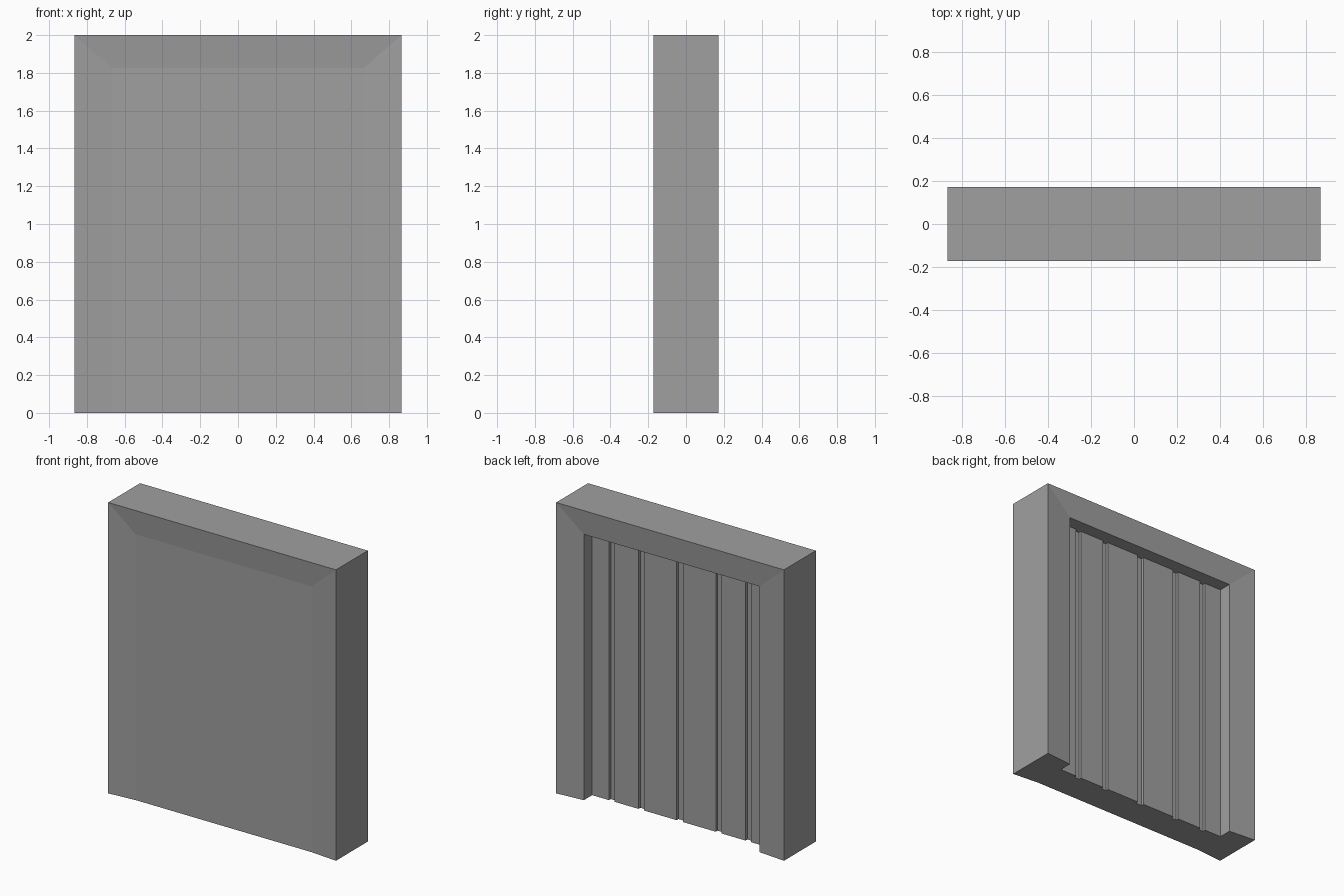
import bpy
import bmesh

cube = bpy.data.objects.get("Cube")
if cube:
    bpy.data.objects.remove(cube, do_unlink=True)

# One flat grey for the whole door
grey = bpy.data.materials.new("door_grey")
grey.use_nodes = True
colour = (0.35, 0.35, 0.35, 1)
grey.diffuse_color = colour
grey.node_tree.nodes["Principled BSDF"].inputs["Base Color"].default_value = colour

W, H, D = 0.866, 2.0, 0.173      # half width, height, half depth
IW, IH = 0.668, 1.827            # inner opening
LIP = D - 0.017                  # dished inner edge of the frame
FLOOR, PLANK = 0.046, 0.066      # groove floor and plank face


def finish(bm, name):
    bmesh.ops.recalc_face_normals(bm, faces=bm.faces)
    mesh = bpy.data.meshes.new(name)
    bm.to_mesh(mesh)
    bm.free()
    mesh.materials.append(grey)
    obj = bpy.data.objects.new(name, mesh)
    bpy.context.collection.objects.link(obj)
    return obj


# Frame: arch-shaped loops bridged from the front panel round to the back recess
bm = bmesh.new()
loops = []
for w, h, y in ((IW, IH, -LIP), (W, H, -D), (W, H, D), (IW, IH, LIP), (IW, IH, FLOOR)):
    loops.append([bm.verts.new(p) for p in ((-w, y, 0), (-w, y, h), (w, y, h), (w, y, 0))])
for a, b in zip(loops, loops[1:]):
    for i in range(3):
        bm.faces.new((a[i], a[i + 1], b[i + 1], b[i]))
bm.faces.new(loops[0])
bm.faces.new(loops[-1])
# Underside
bm.faces.new([l[0] for l in loops] + [l[3] for l in reversed(loops)])
finish(bm, "door_frame")

# Back planks, separated by narrow grooves
half = ((0.025, 0.273), (0.315, 0.499), (0.539, IW))
for side, label in ((1, "left"), (-1, "right")):
    for n, (x0, x1) in enumerate(half, 1):
        bm = bmesh.new()
        bmesh.ops.create_cube(bm, size=1)
        for v in bm.verts:
            v.co = (side * (x1 if v.co.x > 0 else x0),
                    PLANK if v.co.y > 0 else FLOOR,
                    IH if v.co.z > 0 else 0)
        finish(bm, f"back_plank_{label}_{n}")
